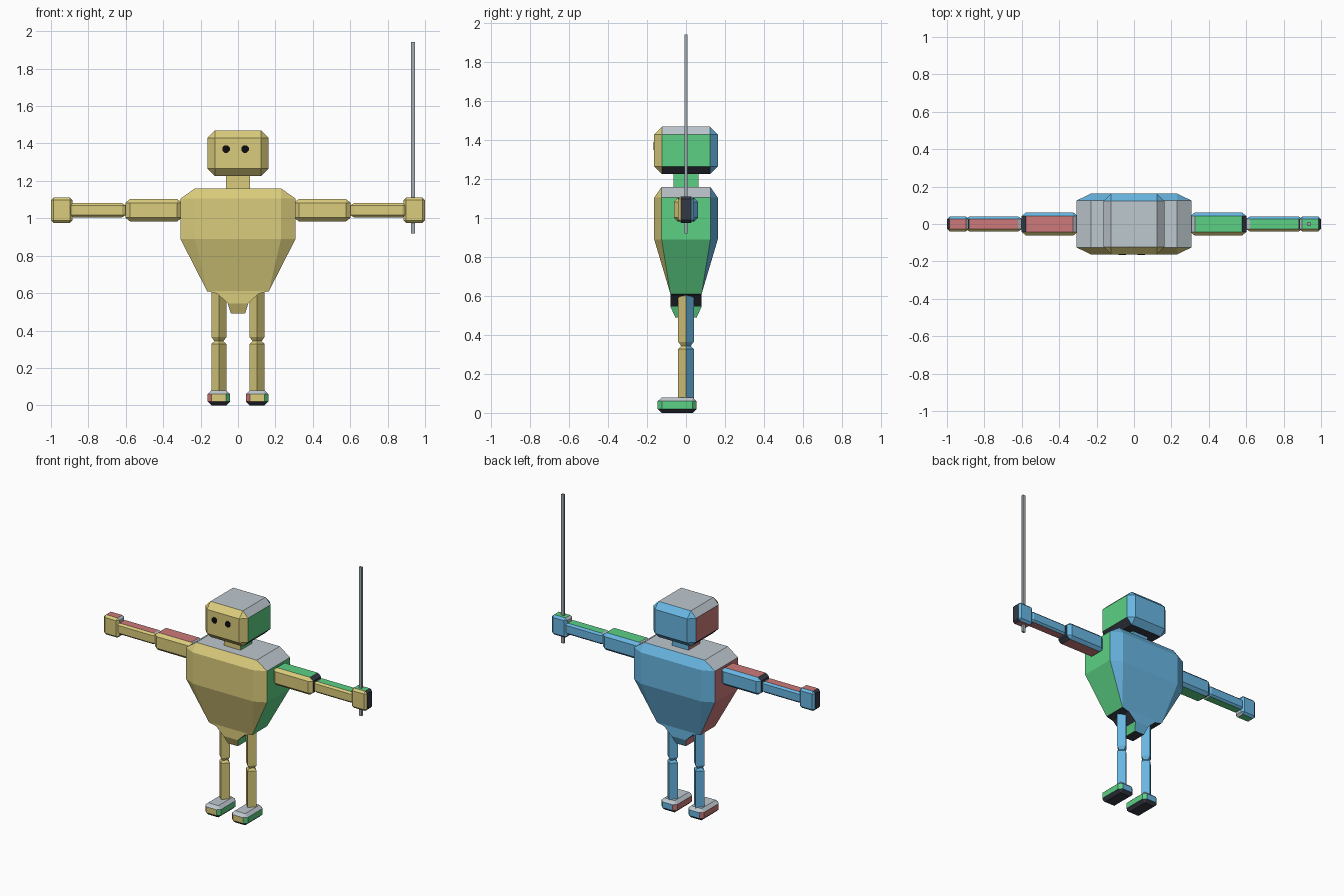
import bpy, bmesh, math
from mathutils import Matrix

if "Cube" in bpy.data.objects:
    bpy.data.objects.remove(bpy.data.objects["Cube"])


def srgb(r, g, b):
    return tuple(((v / 255 + 0.055) / 1.055) ** 2.4 for v in (r, g, b)) + (1,)


def material(name, *rgb):
    m = bpy.data.materials.new(name)
    m.diffuse_color = srgb(*rgb)
    m.use_nodes = True
    m.node_tree.nodes["Principled BSDF"].inputs["Base Color"].default_value = m.diffuse_color
    return m


# One colour per side, ordered -x, +x, -y, +y, -z, +z
SIDES = [material("red_left", 205, 122, 122),
         material("green_right", 92, 208, 132),
         material("yellow_front", 218, 204, 124),
         material("blue_back", 104, 182, 226),
         material("dark_bottom", 52, 58, 68),
         material("light_grey_top", 190, 200, 207)]
STEEL = material("steel", 165, 174, 180)
BLACK = material("black", 12, 12, 14)


def loft(name, rings, place=Matrix(), order=(1, 2, 0), mat=None):
    """Rings are (z, half x, half y, corner cut x, corner cut y)."""
    bm = bmesh.new()
    loops = []
    for z, hx, hy, cx, cy in rings:
        pts = [(hx, cy - hy), (hx, hy - cy), (hx - cx, hy), (cx - hx, hy),
               (-hx, hy - cy), (-hx, cy - hy), (cx - hx, -hy), (hx - cx, -hy)]
        loops.append([bm.verts.new((x, y, z)) for x, y in pts])
    for a, b in zip(loops, loops[1:]):
        for i in range(8):
            j = (i + 1) % 8
            bm.faces.new((a[i], a[j], b[j], b[i]))
    bm.faces.new(loops[0][::-1])
    bm.faces.new(loops[-1])
    bmesh.ops.remove_doubles(bm, verts=bm.verts, dist=0.0005)
    bmesh.ops.recalc_face_normals(bm, faces=bm.faces)
    # Colour by facing direction in the part's own frame
    bm.normal_update()
    for f in bm.faces:
        n = f.normal
        axis = next((a for a in order if abs(n[a]) > 0.49), 0)
        f.material_index = 0 if mat else axis * 2 + (n[axis] > 0)
    me = bpy.data.meshes.new(name)
    for m in ([mat] if mat else SIDES):
        me.materials.append(m)
    bm.transform(place)
    bm.to_mesh(me)
    bm.free()
    ob = bpy.data.objects.new(name, me)
    bpy.context.collection.objects.link(ob)
    return ob


def box(name, z0, z1, hx, hy, c, cz, **kw):
    """Box with every edge chamfered."""
    return loft(name, [(z0, hx - c, hy - c, 0, 0), (z0 + cz, hx, hy, c, c),
                       (z1 - cz, hx, hy, c, c), (z1, hx - c, hy - c, 0, 0)], **kw)


# Head, neck and body
box("head", 1.225, 1.47, 0.163, 0.163, 0.04, 0.04)
loft("neck", [(1.15, 0.063, 0.063, 0, 0), (1.24, 0.063, 0.063, 0, 0)])
loft("torso", [(0.61, 0.165, 0.08, 0, 0), (0.89, 0.308, 0.163, 0.078, 0.038),
               (1.105, 0.308, 0.163, 0.078, 0.038), (1.16, 0.23, 0.125, 0, 0)])
loft("pelvis", [(0.49, 0.038, 0.055, 0, 0), (0.545, 0.055, 0.08, 0, 0),
                (0.597, 0.11, 0.08, 0, 0), (0.61, 0.165, 0.08, 0, 0)])

# Eyes
for side, x in (("left", -0.064), ("right", 0.038)):
    place = Matrix.Translation((x, -0.163, 1.37)) @ Matrix.Rotation(math.pi / 2, 4, 'X')
    loft(side + "_eye", [(-0.003, 0.02, 0.02, 0.012, 0.012),
                         (0.004, 0.02, 0.02, 0.012, 0.012)], place, mat=BLACK)

for side, s in (("left", -1), ("right", 1)):
    # Arm, shaped hanging down and then swung out sideways
    swing = Matrix.Translation((0, 0, 1.043)) @ Matrix.Rotation(-s * math.pi / 2, 4, 'Y')
    box(side + "_upper_arm", -0.602, -0.30, 0.06, 0.062, 0.02, 0.025, place=swing)
    box(side + "_forearm", -0.90, -0.60, 0.038, 0.04, 0.012, 0.02, place=swing)
    box(side + "_fist", -1.0, -0.885, 0.068, 0.04, 0.014, 0.014, place=swing)

    # Leg with square sections turned corner forward, narrowing at the knee
    hip = Matrix.Translation((s * 0.102, 0, 0))
    w, k = 0.04, 0.022
    loft(side + "_thigh", [(0.34, k, k, k, k), (0.365, w, w, w, w),
                           (0.605, w, w, w, w)], hip)
    loft(side + "_shin", [(0.07, w, w, w, w), (0.328, w, w, w, w),
                          (0.345, k, k, k, k)], hip)
    box(side + "_foot", 0, 0.08, 0.06, 0.10, 0.021, 0.02, order=(2, 0, 1),
        place=Matrix.Translation((s * 0.102, -0.045, 0)))

# Staff held in the right fist
loft("staff", [(0.92, 0.01, 0.007, 0, 0), (1.943, 0.01, 0.007, 0, 0)],
     Matrix.Translation((0.935, 0, 0)), mat=STEEL)
